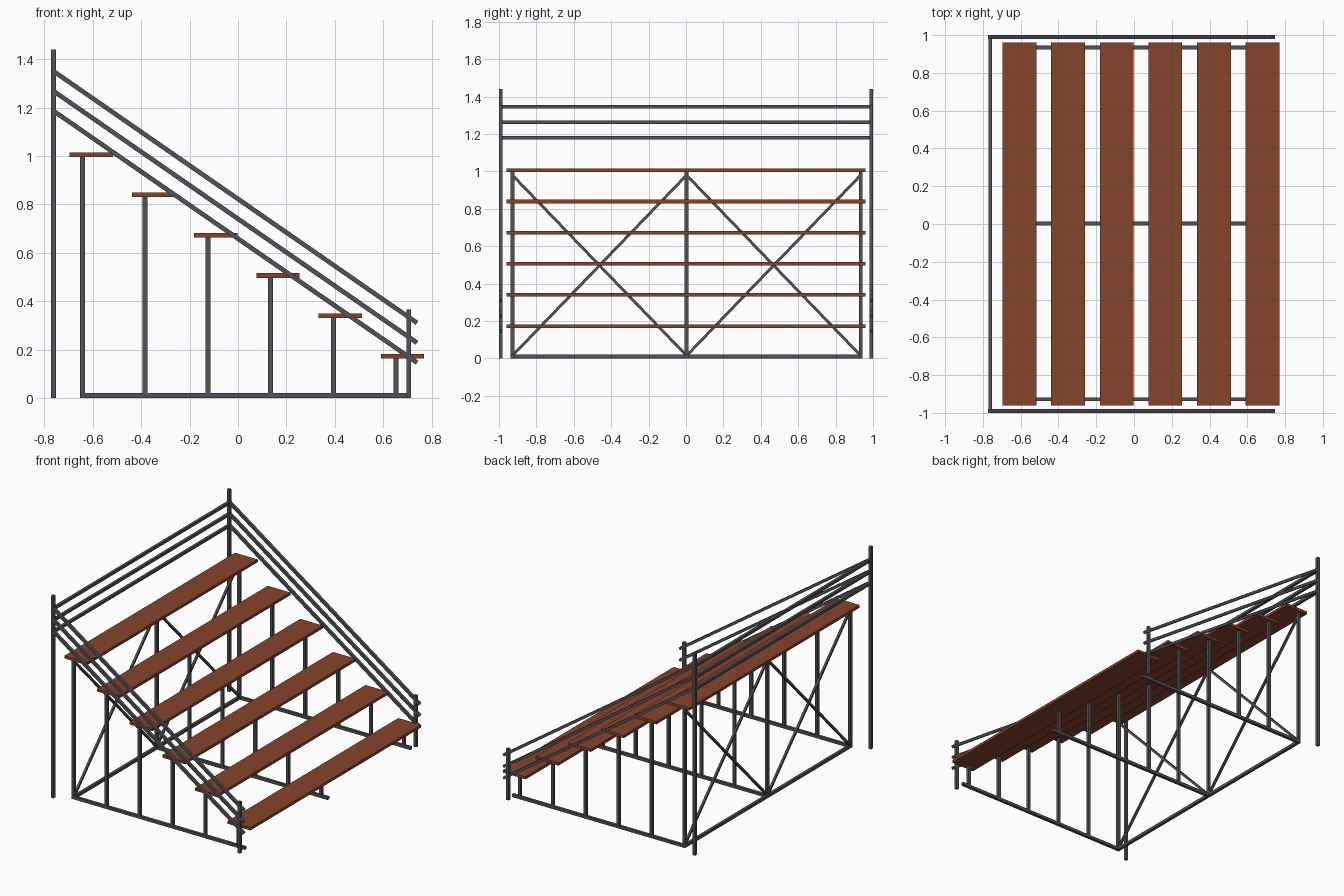
import bpy, bmesh
from mathutils import Vector, Matrix

if "Cube" in bpy.data.objects:
    bpy.data.objects.remove(bpy.data.objects["Cube"])


def material(name, rgb):
    m = bpy.data.materials.new(name)
    m.diffuse_color = (*rgb, 1)
    m.use_nodes = True
    m.node_tree.nodes["Principled BSDF"].inputs["Base Color"].default_value = m.diffuse_color
    return m


STEEL = material("dark grey steel", (0.085, 0.085, 0.095))
WOOD = material("red brown wood", (0.235, 0.058, 0.025))


def add_object(name, bm, *mats):
    mesh = bpy.data.meshes.new(name)
    bm.to_mesh(mesh)
    bm.free()
    for m in mats:
        mesh.materials.append(m)
    ob = bpy.data.objects.new(name, mesh)
    bpy.context.collection.objects.link(ob)
    return ob


def bar(name, a, b, t=0.02):
    """Square steel bar from point a to point b."""
    a, b = Vector(a), Vector(b)
    d = (b - a).normalized()
    ref = Vector((1, 0, 0)) if abs(d.x) < 1e-6 else Vector((0, 1, 0))
    side = d.cross(ref).normalized()
    rot = Matrix((ref, d.cross(ref).normalized(), d)).transposed()
    if rot.determinant() < 0:
        rot = Matrix((-ref, side, d)).transposed()
    bm = bmesh.new()
    bmesh.ops.create_cube(bm, size=1)
    bmesh.ops.transform(bm, verts=bm.verts, matrix=Matrix.Translation((a + b) / 2)
                        @ rot.to_4x4() @ Matrix.Diagonal((t, t, (b - a).length, 1)))
    return add_object(name, bm, STEEL)


FRAMES = (-0.928, 0.003, 0.934)
BACK = -0.643

# seat planks, rising to the back, with their support legs
for i in range(6):
    x, z = -0.606 + i * 0.2572, 1.006 - i * 0.1666
    bm = bmesh.new()
    bmesh.ops.create_cube(bm, size=1)
    bmesh.ops.transform(bm, verts=bm.verts, matrix=Matrix.Translation((x, 0, z))
                        @ Matrix.Diagonal((0.179, 1.92, 0.019, 1)))
    add_object("seat_plank", bm, WOOD)
    for y in FRAMES:
        px = BACK + i * 0.2593
        bar("support_leg", (px, y, 0), (px, y, z - 0.009))

# ground rails front to back, and one along the back
for y in FRAMES:
    bar("ground_rail", (BACK - 0.01, y, 0.01), (0.71, y, 0.01))
bar("back_ground_rail", (BACK, FRAMES[0], 0.01), (BACK, FRAMES[2], 0.01))

# crossed braces at the back
for y0, y1 in zip(FRAMES, FRAMES[1:]):
    bar("cross_brace", (BACK, y0, 0.015), (BACK, y1, 0.98), 0.015)
    bar("cross_brace", (BACK, y0, 0.98), (BACK, y1, 0.015), 0.015)

# guard rail posts and sloping side rails
for y in (-0.99, 0.99):
    bar("tall_back_post", (-0.762, y, 0), (-0.762, y, 1.44))
    bar("short_front_post", (0.706, y, 0), (0.706, y, 0.366))
    for k in range(3):
        z = 1.35 - 0.082 * k
        bar("side_guard_rail", (-0.762, y, z), (0.74, y, z - 1.04), 0.019)

# level guard rails across the back
for k in range(3):
    z = 1.345 - 0.082 * k
    bar("back_guard_rail", (-0.762, -0.99, z), (-0.762, 0.99, z), 0.019)
